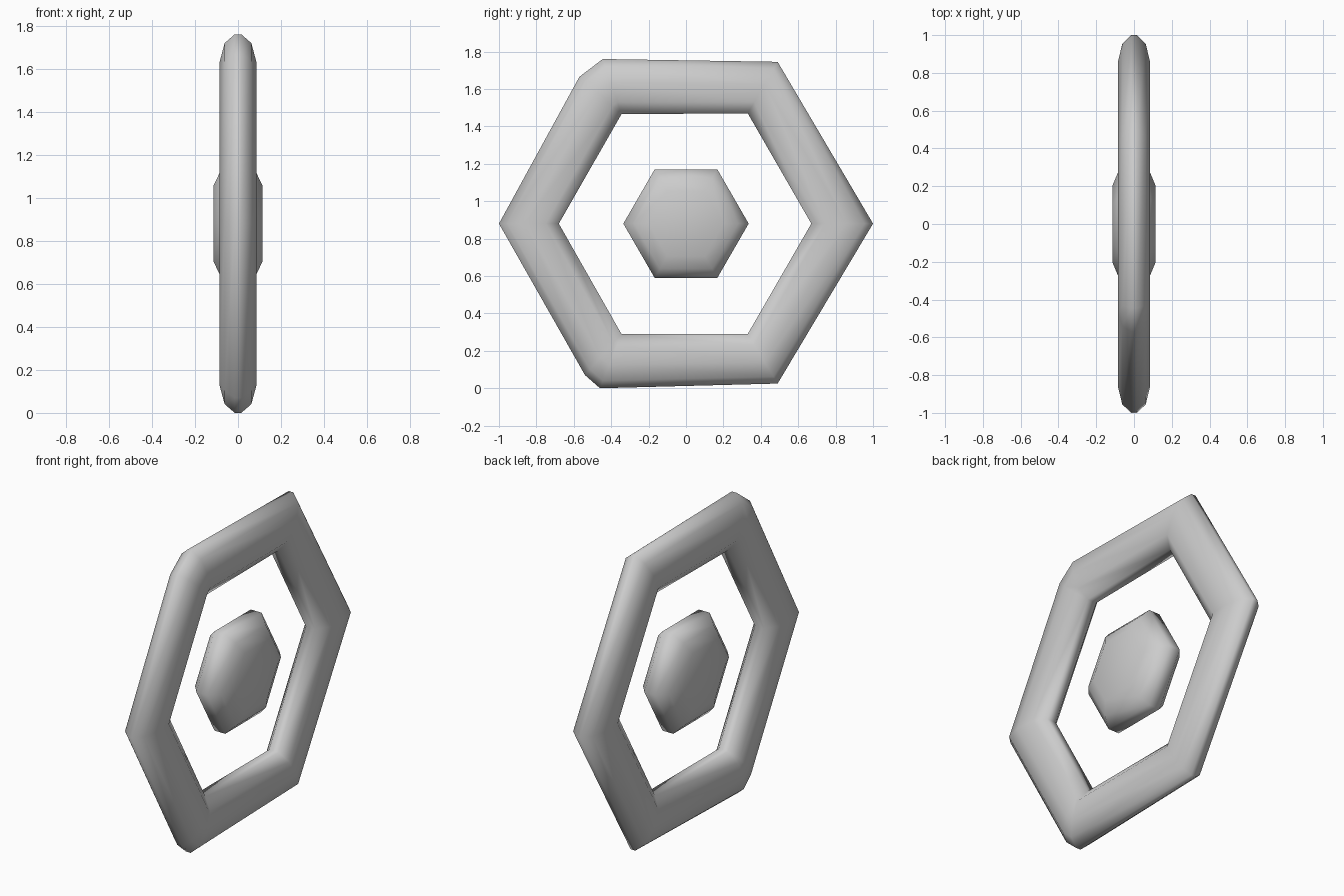
import bpy, bmesh
from math import cos, sin, radians

if "Cube" in bpy.data.objects:
    bpy.data.objects.remove(bpy.data.objects["Cube"])

CZ = 0.88


def loft(name, stations, section, cap=False):
    """Sweep an (t, x) section around inner/outer corner pairs in the YZ plane."""
    bm = bmesh.new()
    rings = []
    for (yi, zi), (yo, zo) in stations:
        rings.append([bm.verts.new((x, yi + (yo - yi) * t, zi + (zo - zi) * t))
                      for t, x in section])
    n, m = len(rings), len(section)
    for i in range(n):
        a, b = rings[i], rings[(i + 1) % n]
        for j in range(m - 1 if cap else m):
            k = (j + 1) % m
            bm.faces.new((a[j], a[k], b[k], b[j]))
    if cap:
        bm.faces.new([r[0] for r in rings])
        bm.faces.new([r[-1] for r in rings])
    bmesh.ops.remove_doubles(bm, verts=bm.verts, dist=0.0005)
    bmesh.ops.recalc_face_normals(bm, faces=bm.faces)
    for f in bm.faces:
        f.smooth = True
    mesh = bpy.data.meshes.new(name)
    bm.to_mesh(mesh)
    bm.free()
    obj = bpy.data.objects.new(name, mesh)
    bpy.context.collection.objects.link(obj)
    return obj


# Hexagonal ring: inner and outer corners, two of them clipped
ring_corners = [
    ((0.67, CZ), (1.0, CZ)),
    ((0.33, 1.47), (0.49, 1.745)),
    ((-0.345, 1.465), (-0.445, 1.76)),
    ((-0.345, 1.465), (-0.57, 1.665)),
    ((-0.68, CZ), (-1.0, CZ)),
    ((-0.345, 0.29), (-0.54, 0.07)),
    ((-0.345, 0.29), (-0.46, 0.0)),
    ((0.33, 0.29), (0.49, 0.025)),
]
half = [(0.0, 0.03), (0.22, 0.078), (0.57, 0.085), (0.86, 0.062), (1.0, 0.015)]
ring_section = half + [(t, -x) for t, x in reversed(half)]
loft("hexagon_ring", ring_corners, ring_section)

# Floating hexagonal centre with domed faces
hub_corners = [((0, CZ), (0.335 * cos(radians(a)), CZ + 0.335 * sin(radians(a))))
               for a in range(0, 360, 60)]
dome = [(0.6, 0.115), (0.83, 0.083), (1.0, 0.035)]
hub_section = dome + [(t, -x) for t, x in reversed(dome)]
loft("hexagon_centre", hub_corners, hub_section, cap=True)
